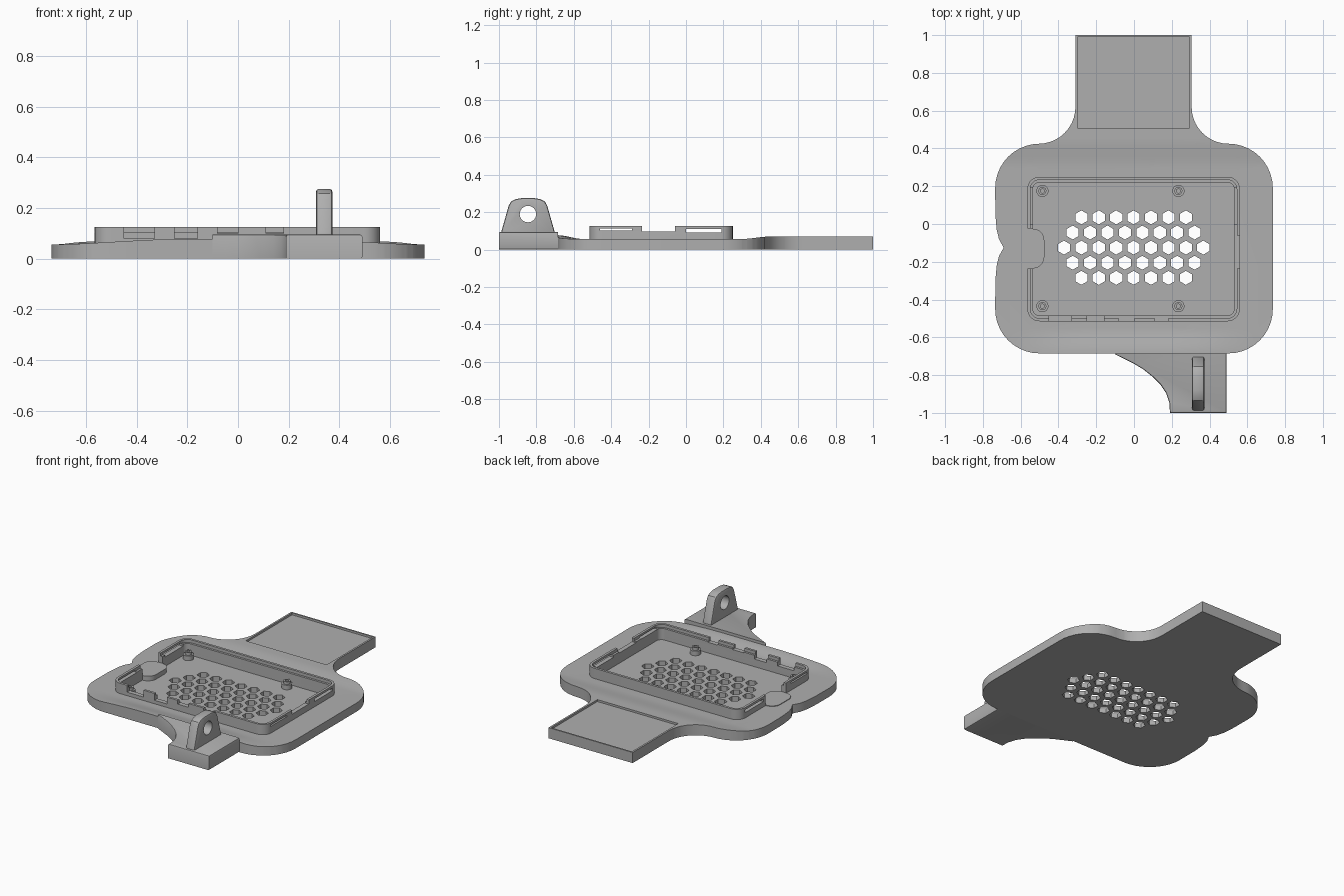
import bpy, bmesh, math
from mathutils import Vector

if "Cube" in bpy.data.objects:
    bpy.data.objects.remove(bpy.data.objects["Cube"], do_unlink=True)

grey = bpy.data.materials.new("plain grey")
grey.use_nodes = True
grey.diffuse_color = (0.43, 0.43, 0.43, 1)
grey.node_tree.nodes["Principled BSDF"].inputs["Base Color"].default_value = (0.43, 0.43, 0.43, 1)


def arc(cx, cy, r, a0, a1, n=10):
    return [(cx + r * math.cos(math.radians(a0 + (a1 - a0) * i / n)),
             cy + r * math.sin(math.radians(a0 + (a1 - a0) * i / n))) for i in range(n + 1)]


def rounded(x0, x1, y0, y1, r, n=8):
    return (arc(x1 - r, y1 - r, r, 0, 90, n) + arc(x0 + r, y1 - r, r, 90, 180, n)
            + arc(x0 + r, y0 + r, r, 180, 270, n) + arc(x1 - r, y0 + r, r, 270, 360, n))


def rect(x0, x1, y0, y1):
    return [(x0, y0), (x1, y0), (x1, y1), (x0, y1)]


def add_prism(bm, pts, z0, z1):
    face = bm.faces.new([bm.verts.new((x, y, z0)) for x, y in pts])
    out = bmesh.ops.extrude_face_region(bm, geom=[face])
    for v in out["geom"]:
        if isinstance(v, bmesh.types.BMVert):
            v.co.z = z1


def finish(name, bm):
    bmesh.ops.remove_doubles(bm, verts=bm.verts, dist=1e-5)
    bmesh.ops.recalc_face_normals(bm, faces=bm.faces)
    me = bpy.data.meshes.new(name)
    bm.to_mesh(me)
    bm.free()
    me.materials.append(grey)
    ob = bpy.data.objects.new(name, me)
    bpy.context.collection.objects.link(ob)
    return ob


def prism(name, *parts):
    bm = bmesh.new()
    for pts, z0, z1 in parts:
        add_prism(bm, pts, z0, z1)
    return finish(name, bm)


def cut(ob, *parts):
    """Subtract a set of separate prisms from an object."""
    tool = prism("cutter", *parts)
    subtract(ob, tool)


def select(ob):
    bpy.ops.object.select_all(action="DESELECT")
    ob.select_set(True)
    bpy.context.view_layer.objects.active = ob


def apply_all(ob):
    select(ob)
    for m in list(ob.modifiers):
        bpy.ops.object.modifier_apply(modifier=m.name)


def subtract(ob, tool):
    tool.hide_render = True
    mod = ob.modifiers.new("cut", "BOOLEAN")
    mod.operation, mod.solver, mod.object = "DIFFERENCE", "EXACT", tool
    apply_all(ob)
    bpy.data.objects.remove(tool, do_unlink=True)


def bevel(ob, width):
    mod = ob.modifiers.new("bevel", "BEVEL")
    mod.width, mod.segments, mod.limit_method = width, 2, "ANGLE"
    mod.angle_limit = math.radians(50)
    apply_all(ob)


def smooth(ob):
    select(ob)
    bpy.ops.object.shade_smooth_by_angle(angle=math.radians(30))


def ease(t):
    t = min(1, max(0, t))
    return t * t * (3 - 2 * t)


FLOOR, TOP, RIM = 0.03, 0.057, 0.125


def frame_shape(inset):
    return rounded(-0.565 + inset, 0.56 - inset, -0.515 + inset, 0.25 - inset, 0.065 - inset)


# Base plate: rounded body, neck fillets, rear tab and a cusp in one side
outline = [(0.305, 1), (-0.31, 1)]
outline += arc(-0.505, 0.62, 0.195, 0, -90)
outline += arc(-0.5, 0.19, 0.235, 90, 180)
outline += [(-0.734, 0.05), (-0.727, -0.03), (-0.715, -0.08), (-0.69, -0.125),
            (-0.715, -0.17), (-0.727, -0.22), (-0.734, -0.3)]
outline += arc(-0.5, -0.45, 0.235, 180, 270)
outline += arc(0.5, -0.45, 0.235, 270, 360)
outline += arc(0.5, 0.19, 0.235, 0, 90)
outline += arc(0.5, 0.62, 0.195, 270, 180)
bm = bmesh.new()
add_prism(bm, outline, 0, TOP)
bmesh.ops.remove_doubles(bm, verts=bm.verts, dist=1e-5)
bmesh.ops.triangulate(bm, faces=bm.faces)


def slice_at(axis, value):
    co, no = Vector((0, 0, 0)), Vector((0, 0, 0))
    co[axis], no[axis] = value, 1
    bmesh.ops.bisect_plane(bm, geom=bm.verts[:] + bm.edges[:] + bm.faces[:],
                           plane_co=co, plane_no=no)


for i in range(7):
    slice_at(1, 0.3 + 0.025 * i)
    slice_at(1, -0.55 - 0.02 * i)
for i in range(-6, 7):
    slice_at(0, 0.11 * i)
for v in bm.verts:
    if v.co.z > TOP / 2:
        x, y = v.co.x, v.co.y
        v.co.z += 0.013 * ease((y - 0.3) / 0.15)
        v.co.z += 0.02 * ease((-0.55 - y) / 0.135) * ease((0.735 - abs(x)) / 0.5)
bmesh.ops.triangulate(bm, faces=bm.faces)
plate = finish("base_plate", bm)

# Case pocket and shallow recess in the rear tab
cut(plate, (frame_shape(0.03), FLOOR, 0.3), (rect(-0.298, 0.293, 0.507, 0.99), 0.057, 0.3))

# Honeycomb vents, rows of 7 to 9
vents = []
for row, count in enumerate((7, 8, 9, 8, 7)):
    for i in range(count):
        x, y = (i - (count - 1) / 2) * 0.0922 - 0.002, 0.035 - 0.08 * row
        vents.append((arc(x, y, 0.037, 30, 330, 5), -0.1, 0.2))
cut(plate, *vents)
smooth(plate)

# Raised case frame with an inner ledge
frame = prism("case_frame", (frame_shape(0), 0.04, RIM))
cut(frame, (frame_shape(0.03), -0.1, 0.3))
cut(frame, (frame_shape(0.016), 0.105, 0.3))

# Port notches in the front wall and gaps in the side walls
notches = [(rect(a, b, -0.6, -0.46), z, 0.3) for a, b, z in
           ((-0.45, -0.33, 0.08), (-0.25, -0.16, 0.08), (-0.08, 0.0, 0.1), (0.11, 0.18, 0.1))]
notches += [(rect(0.5, 0.6, -0.235, -0.06), 0.098, 0.3),
            (rect(-0.6, -0.5, -0.235, -0.025), 0.06, 0.3)]
for side in (-0.55, 0.55):
    notches += [(rect(side - 0.05, side + 0.05, 0.0, 0.19), 0.092, 0.11),
                (rect(side - 0.05, side + 0.05, -0.46, -0.29), 0.102, 0.112)]
cut(frame, *notches)
smooth(frame)

# Rounded pad under the cable opening
smooth(prism("cable_pad", (rounded(-0.63, -0.475, -0.235, -0.025, 0.06), 0.02, 0.061)))

# Screw bosses
for i, (x, y) in enumerate([(a, b) for a in (-0.485, 0.235) for b in (-0.435, 0.175)]):
    boss = prism("screw_boss_%d" % (i + 1), (arc(x, y, 0.032, 0, 345, 23), 0.02, 0.06))
    collar = prism("boss_collar_%d" % (i + 1), (arc(x, y, 0.021, 0, 345, 23), 0.055, 0.078))
    for ob in (boss, collar):
        cut(ob, (arc(x, y, 0.011, 0, 337.5, 15), 0.035, 0.2))
        smooth(ob)

# Front arm with a sweeping inner curve
arm = prism("front_arm", ([(0.49, -0.685), (0.49, -1), (0.19, -1), (0.188, -0.95), (0.17, -0.895),
                           (0.14, -0.85), (0.1, -0.81), (0.05, -0.77), (0.0, -0.74),
                           (-0.05, -0.715), (-0.1, -0.69), (-0.1, -0.685)], 0, 0.095))
bm = bmesh.new()
bm.from_mesh(arm.data)
top_edges = [e for e in bm.edges if all(v.co.z > 0.09 and v.co.y < -0.686 for v in e.verts)
             or (e.calc_length() > 0.3 and all(v.co.x > 0.48 for v in e.verts))]
bmesh.ops.bevel(bm, geom=top_edges, offset=0.008, segments=2, affect="EDGES", profile=0.5)
bm.to_mesh(arm.data)
bm.free()
smooth(arm)

# Upright lug: side profile drawn in y and z, then stood up across x
profile = [(-0.99, 0.08), (-0.985, 0.105), (-0.948, 0.235), (-0.935, 0.258), (-0.91, 0.27),
           (-0.88, 0.275), (-0.81, 0.275), (-0.78, 0.27), (-0.755, 0.258), (-0.742, 0.235),
           (-0.705, 0.105), (-0.7, 0.08)]
lug = prism("strap_lug", (profile, 0.308, 0.372))
bevel(lug, 0.01)
cut(lug, (arc(-0.845, 0.19, 0.044, 0, 348.75, 31), 0.2, 0.5))
for v in lug.data.vertices:
    v.co = (v.co.z, v.co.x, v.co.y)
smooth(lug)
